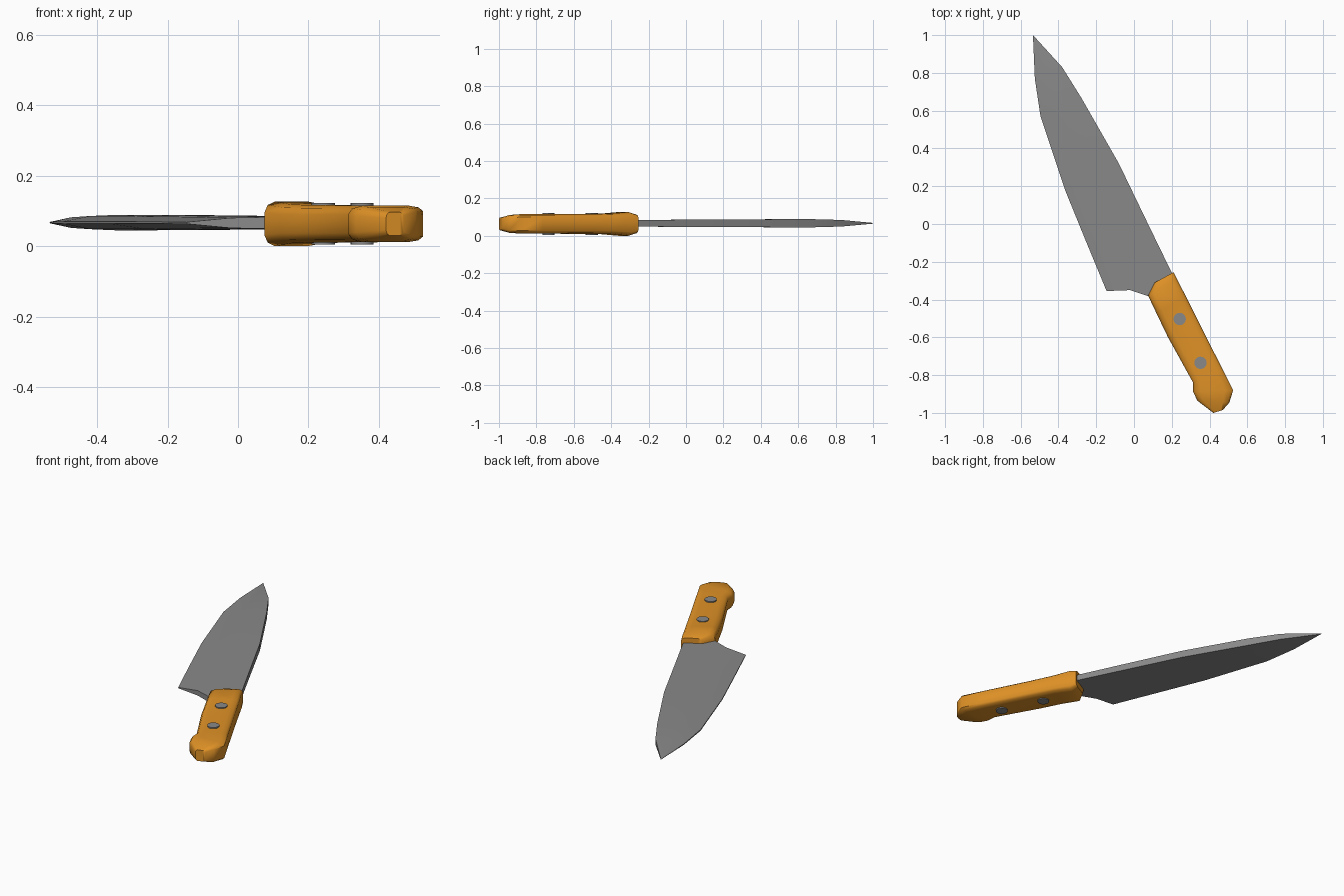
import bpy, bmesh
from mathutils import Vector

if "Cube" in bpy.data.objects:
    bpy.data.objects.remove(bpy.data.objects["Cube"])


def material(name, rgb):
    m = bpy.data.materials.new(name)
    m.diffuse_color = (*rgb, 1)
    m.use_nodes = True
    m.node_tree.nodes["Principled BSDF"].inputs["Base Color"].default_value = m.diffuse_color
    return m


STEEL = material("steel_grey", (0.25, 0.25, 0.25))
WOOD = material("orange_wood", (0.75, 0.29, 0.02))


def loft(name, rings, mat, angle):
    """Skin closed rings of equal length and cap both ends."""
    bm = bmesh.new()
    rows = [[bm.verts.new(p) for p in ring] for ring in rings]
    n = len(rows[0])
    for a, b in zip(rows, rows[1:]):
        for i in range(n):
            j = (i + 1) % n
            bm.faces.new((a[i], a[j], b[j], b[i]))
    # caps as strips across the ring, top point joined to bottom point
    for r in (rows[0], rows[-1]):
        for i in range(n // 2 - 1):
            bm.faces.new((r[i], r[i + 1], r[n - 2 - i], r[n - 1 - i]))
    bmesh.ops.recalc_face_normals(bm, faces=bm.faces)
    me = bpy.data.meshes.new(name)
    bm.to_mesh(me)
    bm.free()
    me.materials.append(mat)
    ob = bpy.data.objects.new(name, me)
    bpy.context.collection.objects.link(ob)
    finish(ob, angle)


def finish(ob, angle):
    bpy.ops.object.select_all(action='DESELECT')
    ob.select_set(True)
    bpy.context.view_layer.objects.active = ob
    bpy.ops.object.shade_smooth_by_angle(angle=angle)


def mirrored_ring(pts, heights, zc):
    """Points across the part, above and then below its mid-plane."""
    top = [Vector((x, y, zc + h)) for (x, y), h in zip(pts, heights)]
    low = [Vector((x, y, zc - h)) for (x, y), h in zip(pts, heights)]
    return top + low[::-1]


def across(a, b, ts):
    return [(a[0] + (b[0] - a[0]) * t, a[1] + (b[1] - a[1]) * t) for t in ts]


# Blade: thin cutting edge on the left, thick spine on the right
T = (0, 0.35, 0.7, 1)
HALF = (0.003, 0.017, 0.02, 0.02)
heel = [(-0.145, -0.355), (-0.02, -0.35), (0.10, -0.39), (0.235, -0.33)]
blade = [mirrored_ring(heel, [h * 0.85 for h in HALF], 0.066)]
for edge, spine, s in [
    ((-0.255, -0.09), (0.089, -0.03), 0.95),
    ((-0.365, 0.18), (-0.08, 0.32), 1.05),
    ((-0.495, 0.57), (-0.28, 0.67), 1.1),
    ((-0.525, 0.77), (-0.38, 0.83), 0.88),
    ((-0.535, 1.0), (-0.530, 0.995), 0.12),
]:
    blade.append(mirrored_ring(across(edge, spine, T), [h * s for h in HALF], 0.067))
loft("blade", blade, STEEL, 0.5)

# Handle: rounded sections from the blade to the hooked butt
T = (0, 0.06, 0.2, 0.8, 0.94, 1)
ROUND = (0.5, 0.84, 1, 1, 0.9, 0.7)
handle = []
for left, right, h in [
    ((0.11, -0.31), (0.21, -0.255), 0.05),
    ((0.075, -0.38), (0.227, -0.29), 0.0635),
    ((0.12, -0.475), (0.273, -0.38), 0.055),
    ((0.18, -0.60), (0.338, -0.51), 0.053),
    ((0.313, -0.84), (0.467, -0.765), 0.052),
    ((0.312, -0.885), (0.525, -0.88), 0.052),
    ((0.335, -0.935), (0.505, -0.945), 0.048),
    ((0.42, -1.0), (0.47, -0.985), 0.033),
]:
    handle.append(mirrored_ring(across(left, right, T), [h * r for r in ROUND], 0.0635))
loft("handle", handle, WOOD, 0.8)

# Rivets: pins passing through the handle
for i, (x, y) in enumerate([(0.242, -0.503), (0.352, -0.735)]):
    bpy.ops.mesh.primitive_cylinder_add(vertices=16, radius=0.033, depth=0.118,
                                        location=(x, y, 0.0635))
    ob = bpy.context.object
    ob.name = f"rivet_{i + 1}"
    ob.data.materials.append(STEEL)
    finish(ob, 0.5)
